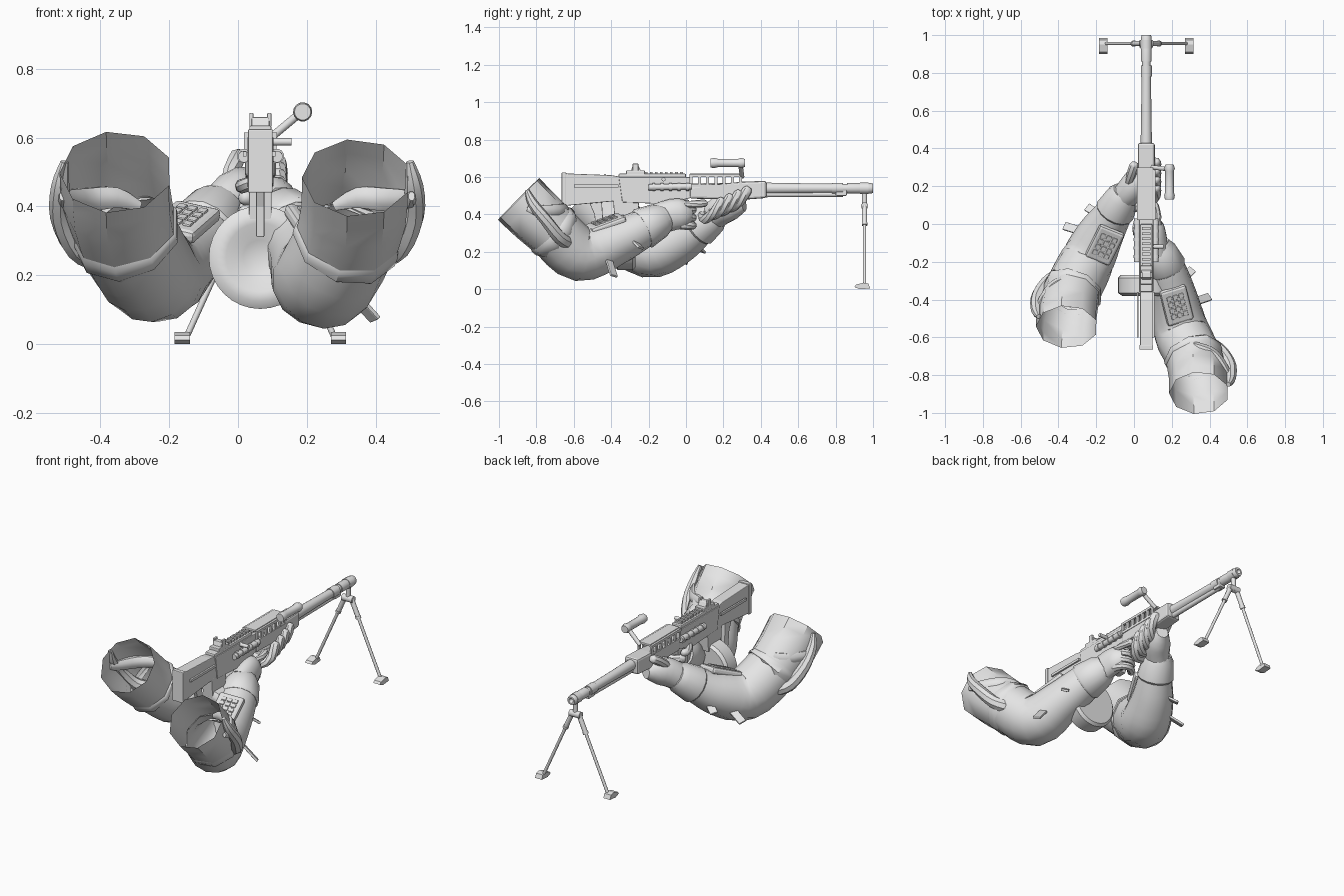
import bpy, bmesh, math
from mathutils import Vector, Matrix

if "Cube" in bpy.data.objects:
    bpy.data.objects.remove(bpy.data.objects["Cube"])

GX = 0.065  # centre plane of the gun
grey = bpy.data.materials.new("plain_grey")
grey.diffuse_color = (0.8, 0.8, 0.8, 1)
grey.use_nodes = True
grey.node_tree.nodes["Principled BSDF"].inputs["Base Color"].default_value = grey.diffuse_color


def finish(bm, name, smooth=True, bevel=0):
    bmesh.ops.recalc_face_normals(bm, faces=bm.faces)
    me = bpy.data.meshes.new(name)
    bm.to_mesh(me)
    bm.free()
    ob = bpy.data.objects.new(name, me)
    bpy.context.collection.objects.link(ob)
    me.materials.append(grey)
    if bevel:
        m = ob.modifiers.new("bevel", 'BEVEL')
        m.width, m.segments = bevel, 2
    if smooth:
        bpy.context.view_layer.objects.active = ob
        ob.select_set(True)
        bpy.ops.object.shade_smooth_by_angle(angle=math.radians(40))
        ob.select_set(False)
    return ob


def box(name, lo, hi, bevel=0.0):
    lo, hi = Vector(lo), Vector(hi)
    bm = bmesh.new()
    bmesh.ops.create_cube(bm, size=1, matrix=Matrix.Translation((lo + hi) / 2)
                          @ Matrix.Diagonal((*(hi - lo), 1)))
    return finish(bm, name, False, bevel)


def catmull(p, n):
    out = []
    for i in range(len(p) - 1):
        a, b, c, d = p[max(i - 1, 0)], p[i], p[i + 1], p[min(i + 2, len(p) - 1)]
        for k in range(n):
            t = k / n
            out.append([0.5 * (2 * q + (r - o) * t + (2 * o - 5 * q + 4 * r - s) * t * t
                        + (3 * q - o - 3 * r + s) * t ** 3) for o, q, r, s in zip(a, b, c, d)])
    return out + [list(p[-1])]


def tube(name, pts, sides=12, steps=1, ref=(1, 0, 0), flat=1.0, caps=True):
    """Sweep rings along (x, y, z, radius) points."""
    pts = catmull(pts, steps) if steps > 1 else pts
    cs = [Vector(p[:3]) for p in pts]
    bm, rings = bmesh.new(), []
    for i, c in enumerate(cs):
        t = (cs[min(i + 1, len(cs) - 1)] - cs[max(i - 1, 0)]).normalized()
        u = Vector(ref)
        u = (u - t * u.dot(t)).normalized()
        v = t.cross(u)
        r = pts[i][3]
        rings.append([bm.verts.new(c + u * r * math.cos(w) + v * r * flat * math.sin(w))
                      for w in (2 * math.pi * (k + .5) / sides for k in range(sides))])
    for r, s in zip(rings, rings[1:]):
        for k in range(sides):
            j = (k + 1) % sides
            bm.faces.new((r[k], r[j], s[j], s[k]))
    if caps:
        bm.faces.new(rings[0])
        bm.faces.new(rings[-1])
    return finish(bm, name)


def rod(name, a, b, r, sides=12):
    d = Vector(b) - Vector(a)
    ref = (0, 0, 1) if abs(d.z) < .7 * d.length else (0, 1, 0)
    return tube(name, [(*a, r), (*b, r)], sides, ref=ref)


def turned(name, prof, x, z, sides=16):
    """Lathe a (y, radius) profile around a front-to-back axis."""
    bm = bmesh.new()
    vs = [bm.verts.new((x + r, y, z)) for y, r in prof]
    es = [bm.edges.new(e) for e in zip(vs, vs[1:])]
    bmesh.ops.spin(bm, geom=vs + es, cent=(x, 0, z), axis=(0, 1, 0), angle=2 * math.pi, steps=sides)
    bmesh.ops.remove_doubles(bm, verts=bm.verts, dist=1e-5)
    return finish(bm, name)


def side_plate(name, yz, half, x=GX, bevel=0.004):
    """Side outline given thickness across x."""
    bm = bmesh.new()
    f = bm.faces.new([bm.verts.new((x - half, y, z)) for y, z in yz])
    g = bmesh.ops.extrude_face_region(bm, geom=[f])["geom"]
    bmesh.ops.translate(bm, vec=(2 * half, 0, 0), verts=[v for v in g if isinstance(v, bmesh.types.BMVert)])
    return finish(bm, name, False, bevel)


# --- gun body
side_plate("stock", [(-.66, .445), (-.66, .62), (-.40, .61), (-.34, .60), (-.34, .475), (-.5, .46)], .033)
side_plate("butt_plate", [(-.665, .44), (-.665, .625), (-.64, .625), (-.64, .44)], .036)
side_plate("receiver", [(-.34, .465), (-.36, .60), (.03, .60), (.03, .49), (-.1, .455)], .038)
side_plate("handguard", [(.02, .485), (.02, .55), (.3, .575), (.43, .58), (.43, .488), (.3, .478)], .045, bevel=.012)
side_plate("stock_strut", [(-.52, .47), (-.45, .47), (-.44, .32), (-.48, .31), (-.49, .40)], .012)
side_plate("pistol_grip", [(-.09, .47), (.02, .48), (0, .40), (-.02, .33), (-.08, .33)], .022, bevel=.01)
side_plate("magazine_well", [(-.39, .48), (-.25, .48), (-.26, .36), (-.38, .36)], .033)
for s in (-1, 1):
    x = GX + s * .042
    box("stock_groove_rib", (x - .008, -.6, .545), (x + .002, -.36, .56))
    rod("receiver_side_rod", (x + s * .006, -.2, .545), (x + s * .006, .03, .55), .017)
    for i in range(5):
        rod("side_rod_ring", (x + s * .006, -.18 + i * .045, .547), (x + s * .006, -.165 + i * .045, .547), .021)
    # slotted barrel shroud
    for z0, z1 in ((.545, .56), (.6, .615)):
        box("shroud_bar", (x - .006, .02, z0), (x + .006, .3, z1))
    for i in range(7):
        y = .02 + i * .044
        box("shroud_post", (x - .005, y, .555), (x + .005, y + .016, .605))
box("shroud_top", (GX - .036, .02, .607), (GX + .036, .3, .62), .003)
box("top_cover", (GX - .032, -.36, .595), (GX + .032, .0, .618), .006)
for i in range(8):
    box("rail_tooth", (GX - .022, -.22 + i * .027, .615), (GX + .022, -.206 + i * .027, .628))
rod("charging_handle", (GX + .03, -.12, .588), (GX + .09, -.12, .588), .011)

# --- rear sight
box("sight_base", (GX - .032, -.32, .61), (GX + .032, -.22, .635), .004)
side_plate("sight_block", [(-.295, .63), (-.285, .66), (-.255, .66), (-.24, .63)], .026)
for s in (-1, 1):
    box("sight_ear", (GX + s * .026 - .006, -.285, .63), (GX + s * .026 + .006, -.255, .672), .003)

# --- barrel and muzzle
turned("barrel", [(.0, 0), (.0, .026), (.43, .03), (.6, .027), (.78, .025), (.78, .029), (.84, .029),
                  (.84, .023), (.86, .023), (.86, .028), (.99, .028), (1.0, .024), (1.0, .014), (.96, 0)], GX, .54)
turned("gas_tube", [(.4, 0), (.4, .016), (.84, .013), (.84, 0)], GX, .507, 10)
box("gas_block", (GX - .02, .8, .50), (GX + .02, .86, .55), .005)

# --- carry handle
rod("carry_strut", (GX + .03, .3, .60), (.185, .29, .675), .012)
turned("carry_grip", [(.13, 0), (.13, .024), (.15, .028), (.17, .023), (.28, .023), (.295, .028), (.315, .022),
                      (.315, 0)], .188, .675, 14)

# --- bipod
rod("bipod_collar", (GX, .93, .54), (GX, .975, .54), .031)
rod("bipod_post", (GX, .955, .52), (GX, .955, .43), .014)
rod("bipod_hinge", (GX - .035, .955, .445), (GX + .035, .955, .445), .02)
for s in (-1, 1):
    foot = Vector((GX + s * .215, .955, .02))
    top = Vector((GX + s * .02, .955, .45))
    rod("bipod_upper_leg", top, top.lerp(foot, .22), .014, 10)
    rod("bipod_leg", top.lerp(foot, .2), foot, .009, 10)
    rod("bipod_leg_ring", top.lerp(foot, .22), top.lerp(foot, .25), .016, 10)
    side_plate("bipod_foot", [(.90, .012), (.91, .025), (.95, .035), (.975, .03), (.985, .005), (.93, .0)],
               .022, foot.x + s * .012, 0)

# --- drum magazine
turned("drum_magazine", [(-.365, 0), (-.365, .05), (-.372, .06), (-.372, .085), (-.38, .10), (-.38, .128),
                         (-.365, .15), (-.285, .15), (-.27, .135), (-.27, 0)], GX, .252, 32)


# --- arms
def oriented_box(name, c, fwd, nrm, size, bevel=.008):
    f = Vector(fwd).normalized()
    n = Vector(nrm)
    n = (n - f * n.dot(f)).normalized()
    m = Matrix((f.cross(n), f, n)).transposed().to_4x4()
    bm = bmesh.new()
    bmesh.ops.create_cube(bm, size=1, matrix=Matrix.Translation(c) @ m @ Matrix.Diagonal((*size, 1)))
    finish(bm, name, False, bevel)
    return m.to_3x3()


def pouch(name, c, fwd, nrm):
    m = oriented_box(name, c, fwd, nrm, (.145, .20, .04), .014)
    for i in range(3):
        for j in range(4):
            p = Vector(c) + m @ Vector(((i - 1) * .033, (j - 1.5) * .034, .02))
            oriented_box(name + "_pad", p, fwd, nrm, (.026, .027, .014), .004)


def mix(a, b, t, grow=0.0):
    p = [u + (v - u) * t for u, v in zip(a, b)]
    p[3] += grow
    return p


right = [(.345, -.895, .483, .155), (.34, -.80, .39, .153), (.315, -.70, .30, .147), (.25, -.565, .19, .148),
         (.21, -.38, .25, .122), (.165, -.23, .325, .103), (.12, -.12, .38, .08)]
left = [(-.355, -.545, .50, .16), (-.35, -.45, .41, .158), (-.325, -.35, .315, .150), (-.25, -.20, .205, .145),
        (-.175, -.05, .25, .123), (-.10, .07, .33, .096), (-.05, .16, .40, .076)]
for side, path in (("right", right), ("left", left)):
    tube(side + "_arm", path[2:], 14, 4, caps=False)
    # open shoulder sleeve with a raised hem
    tube(side + "_sleeve", [mix(p, p, 0, .004) for p in path[:3]], 9, 2, caps=False)
    tube(side + "_sleeve_hem", [mix(path[1], path[2], .75, .004), mix(path[1], path[2], .85, .012),
                                mix(path[2], path[3], .05, .012), mix(path[2], path[3], .12, -.002)], 9, caps=False)
    a, b = path[-2:]
    tube(side + "_glove_cuff", [mix(a, b, -.1), mix(a, b, 0, .010), mix(a, b, .8, .010), mix(a, b, 1.1, -.005)], 14)

# --- rolled cloth straps on the shoulders
for name, dx, dy, sx in (("right", 0, 0, 1), ("left", -.005, .36, -1)):
    place = lambda pts: [(sx * x + dx, y + dy, z, r) for x, y, z, r in pts]
    tube(name + "_strap", place([(.50, -.85, .53, .012), (.512, -.82, .46, .027), (.51, -.75, .37, .032),
                                 (.465, -.68, .28, .036), (.40, -.635, .25, .036), (.345, -.625, .245, .014)]),
         8, 3, ref=(.3, .5, 1))
    tube(name + "_strap_fold", place([(.28, -.63, .40, .014), (.35, -.65, .425, .032), (.43, -.69, .42, .036),
                                      (.495, -.79, .42, .03), (.505, -.85, .43, .014)]), 8, 3, ref=(0, 0, 1), flat=.7)

# --- forearm pouches and loose tabs
pouch("right_pouch", (.225, -.43, .35), (-.04, .16, .06), (.25, -.3, 1))
pouch("left_pouch", (-.155, -.11, .355), (.08, .16, .07), (.1, -.3, 1))
for a, b in (((.30, -.42, .18), (.40, -.385, .07)), ((.24, -.31, .29), (.31, -.24, .22)),
             ((-.24, -.05, .2), (-.37, -.01, .14)), ((-.14, .02, .26), (-.25, .09, .20))):
    d = Vector(b) - Vector(a)
    oriented_box("loose_tab", (Vector(a) + Vector(b)) / 2, d, (0, .3, 1), (.045, d.length, .014), .004)


def finger(name, pts, r=.021):
    pts = [(*p, r) for p in pts]
    tip = Vector(pts[-1][:3]) + (Vector(pts[-1][:3]) - Vector(pts[-2][:3])).normalized() * r * .7
    tube(name, pts + [(*tip, r * .45)], 8, 2, ref=(.1, 1, .2))


# --- right hand on the grip
tube("right_palm", [(.125, -.15, .375, .062), (.112, -.07, .40, .062), (.103, -.01, .405, .056), (.095, .03, .41, .03)],
     12, 2, flat=1.4)
for i in range(3):
    z = .425 - i * .042
    finger("right_finger", [(.12, -.03, z), (.105, .025, z), (.06, .035, z), (.02, .0, z)], .023)
finger("right_index", [(.125, -.03, .45), (.125, .04, .455), (.11, .10, .46)], .02)
finger("right_thumb", [(.10, -.09, .45), (.06, -.10, .47), (.015, -.05, .46), (.015, .0, .46)])

# --- left hand under the handguard
tube("left_palm", [(-.055, .14, .385, .068), (-.01, .19, .425, .074), (.025, .25, .445, .066), (.05, .31, .455, .035)],
     12, 2, flat=1.1)
for i in range(4):
    y, z = .09 + i * .046, .375 + i * .02
    finger("left_finger", [(.0, y, z + .02), (.07, y + .01, z), (.115, y + .06, z + .035), (.115, y + .10, z + .095)], .027)
finger("left_thumb", [(-.03, .19, .44), (-.02, .24, .50), (.0, .31, .545)], .025)
